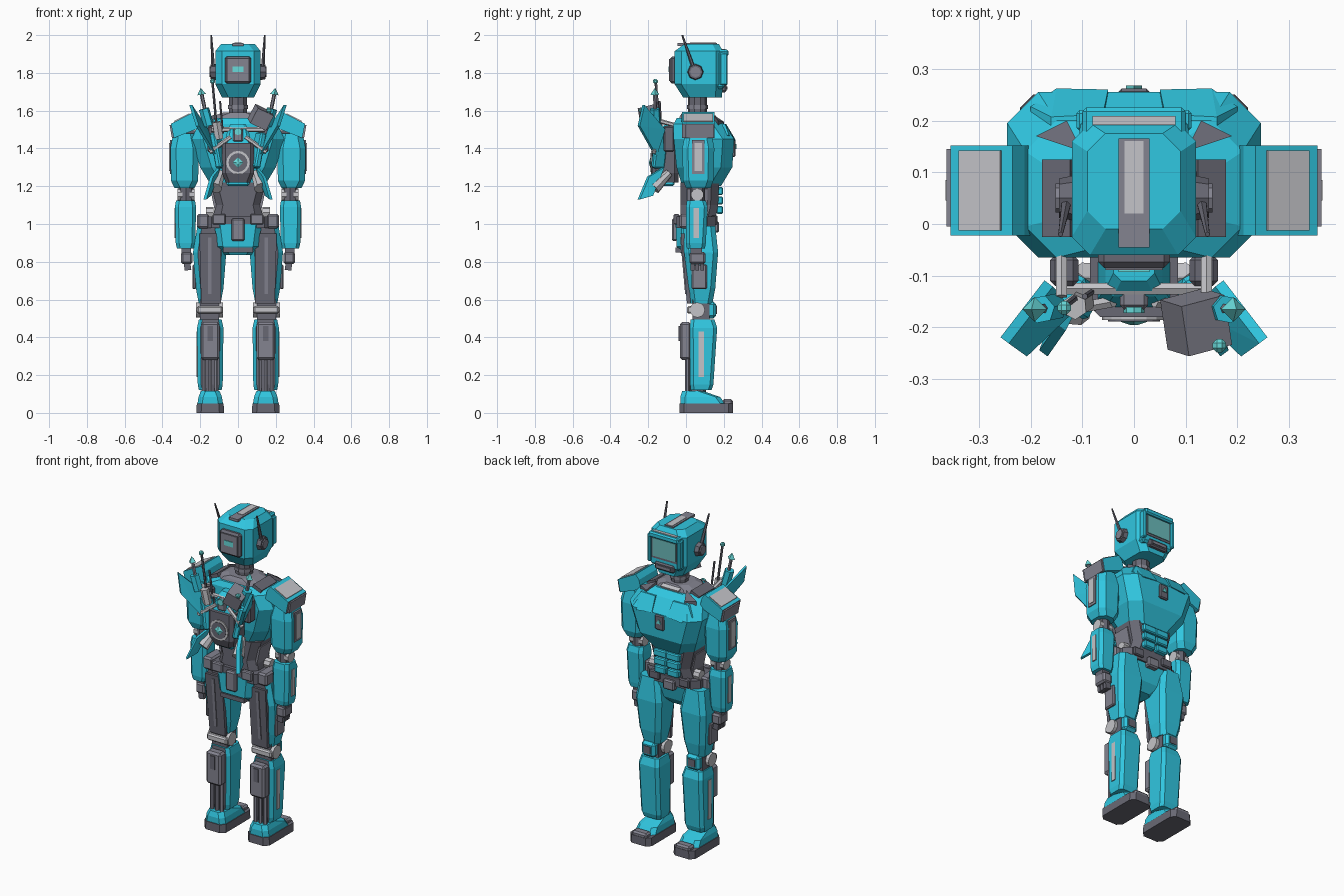
import bpy
import bmesh
import math
from mathutils import Vector, Matrix

default_cube = bpy.data.objects.get("Cube")
if default_cube:
    bpy.data.objects.remove(default_cube, do_unlink=True)

def make_material(name, *rgb):
    material = bpy.data.materials.new(name)
    material.use_nodes = True
    material.diffuse_color = (*rgb, 1)
    material.node_tree.nodes["Principled BSDF"].inputs["Base Color"].default_value = (*rgb, 1)
    return material

teal = make_material("teal paint", .03, .57, .75)
dark = make_material("dark grey metal", .14, .14, .175)
medium = make_material("medium grey metal", .23, .23, .28)
light = make_material("light grey metal", .55, .55, .58)
glass = make_material("visor glass", .15, .5, .5)
glow = make_material("pale turquoise lights", .14, .7, .7)

def finish(name, data, colour, mirror=False, back=None, outer=None):
    """Turn a bmesh into an object; back and outer recolour faces by direction."""
    bmesh.ops.recalc_face_normals(data, faces=data.faces)
    mesh = bpy.data.meshes.new(name)
    mesh.materials.append(colour)
    for extra, direction in ((back, Vector((0, -1, 0))), (outer, Vector((1, 0, 0)))):
        if extra:
            mesh.materials.append(extra)
            for face in data.faces:
                if face.normal.dot(direction) > .8:
                    face.material_index = len(mesh.materials) - 1
    data.to_mesh(mesh)
    data.free()
    part = bpy.data.objects.new(name, mesh)
    bpy.context.collection.objects.link(part)
    if mirror:
        part.modifiers.new("Mirror", "MIRROR").use_mirror_merge = False

def loft(name, colour, chamfer, rings, centre=0, **options):
    """Stack chamfered rectangles given as height, half width, back and front."""
    data = bmesh.new()
    loops = []
    for z, half, rear, front in rings:
        a, b = centre - half, centre + half
        c = min(chamfer, half * .8, (front - rear) * .4)
        outline = [(a + c, rear), (b - c, rear), (b, rear + c), (b, front - c),
                   (b - c, front), (a + c, front), (a, front - c), (a, rear + c)]
        loops.append([data.verts.new((x, y, z)) for x, y in outline])
    for low, high in zip(loops, loops[1:]):
        for i in range(len(low)):
            data.faces.new((low[i - 1], low[i], high[i], high[i - 1]))
    data.faces.new(loops[0])
    data.faces.new(loops[-1])
    finish(name, data, colour, **options)

def box(name, colour, centre, size, turn=(0, 0, 0), bevel=0, **options):
    data = bmesh.new()
    bmesh.ops.create_cube(data, size=1)
    bmesh.ops.scale(data, vec=size, verts=data.verts)
    if bevel:
        bmesh.ops.bevel(data, geom=data.edges[:], offset=bevel, segments=1, affect="EDGES")
    for angle, axis in zip(turn, "XYZ"):
        bmesh.ops.rotate(data, verts=data.verts, matrix=Matrix.Rotation(math.radians(angle), 3, axis))
    bmesh.ops.translate(data, vec=centre, verts=data.verts)
    finish(name, data, colour, **options)

def rod(name, colour, start, end, radius, end_radius=None, sides=8, **options):
    data = bmesh.new()
    start, end = Vector(start), Vector(end)
    axis = end - start
    place = Matrix.Translation((start + end) / 2) @ axis.to_track_quat("Z", "Y").to_matrix().to_4x4()
    bmesh.ops.create_cone(data, cap_ends=True, segments=sides, radius1=radius, depth=axis.length,
                          radius2=radius if end_radius is None else end_radius, matrix=place)
    finish(name, data, colour, **options)

def slab(name, colour, outline, thickness, **options):
    """Thicken a convex outline on both sides along the given vector."""
    data = bmesh.new()
    for point in outline:
        for side in (1, -1):
            data.verts.new(Vector(point) + Vector(thickness) * side)
    bmesh.ops.convex_hull(data, input=data.verts)
    bmesh.ops.dissolve_limit(data, angle_limit=.02, verts=data.verts, edges=data.edges)
    finish(name, data, colour, **options)

# Head and face
loft("head", teal, .035, [(1.67, .085, -.015, .19), (1.74, .12, -.06, .195),
                          (1.915, .12, -.06, .195), (1.952, .09, -.01, .175)])
box("crown_strip", medium, (0, .06, 1.95), (.06, .21, .015))
box("crown_inlay", light, (0, .09, 1.956), (.036, .14, .008))
box("face_frame", teal, (0, .18, 1.815), (.21, .05, .2), bevel=.012)
box("visor_border", dark, (0, .203, 1.825), (.175, .01, .13))
box("visor", glass, (0, .208, 1.828), (.155, .008, .11))
box("brow", teal, (0, .195, 1.905), (.2, .06, .035), bevel=.008)
box("brow_inlay", light, (0, .2, 1.923), (.16, .018, .006))
box("face_posts", teal, (.1, .2, 1.82), (.022, .04, .17), bevel=.006, mirror=True)
box("mouth_guard", dark, (0, .192, 1.72), (.13, .045, .045), bevel=.008)
box("mouth_slot", medium, (0, .215, 1.72), (.09, .008, .014))
box("head_rear_panel", dark, (0, -.06, 1.815), (.14, .05, .145), bevel=.012)
box("rear_panel_inset", medium, (0, -.086, 1.815), (.11, .006, .115))
box("rear_light", glow, (0, -.09, 1.82), (.06, .006, .03))
rod("ear_discs", dark, (.11, .05, 1.805), (.145, .05, 1.805), .045, .038, mirror=True)
rod("ear_caps", medium, (.14, .05, 1.805), (.152, .05, 1.805), .028, mirror=True)
rod("antennas", dark, (.13, .045, 1.81), (.142, -.02, 2), .011, .005, sides=6, mirror=True)
# Neck and collar
rod("neck", dark, (0, .06, 1.55), (0, .06, 1.68), .05, sides=10)
rod("neck_ring", medium, (0, .06, 1.61), (0, .06, 1.63), .056, sides=10)
loft("collar", medium, .04, [(1.53, .15, -.05, .16), (1.575, .12, -.03, .14), (1.59, .08, -.02, .13)])
box("collar_front_plate", light, (0, .135, 1.575), (.12, .05, .012), turn=(-20, 0, 0))
box("collar_braces", dark, (.14, .05, 1.545), (.06, .15, .05), turn=(0, 25, 0), mirror=True)
slab("collar_gussets", dark, [(.1, .14, 1.57), (.19, .17, 1.535), (.13, .2, 1.53)], (0, 0, .012), mirror=True)
# Torso
loft("chest", teal, .06, [(1.2, .14, -.02, .185), (1.3, .2, -.05, .245), (1.45, .245, -.065, .255),
                          (1.53, .21, -.065, .2), (1.56, .15, -.05, .16)])
slab("chest_plates", teal, [(.05, .248, 1.45), (.06, .2, 1.53), (.16, .195, 1.53), (.2, .215, 1.47),
                            (.15, .25, 1.44)], (0, .012, 0), mirror=True)
box("badge_frame", dark, (0, .252, 1.4), (.06, .02, .09), bevel=.006)
rod("badge_gem", glow, (0, .26, 1.405), (0, .268, 1.405), .018, sides=3)
loft("waist", dark, .04, [(1, .14, -.03, .15), (1.1, .12, -.03, .17), (1.22, .15, -.03, .175)])
for row in range(3):
    box("abdomen_plates", teal, (.043, .178, 1.075 + row * .05), (.075 + row * .008, .035, .042),
        bevel=.006, mirror=True)
box("flank_plates", medium, (.12, .06, 1.13), (.03, .11, .12), turn=(0, 12, 0), mirror=True)
# Belt and hips
loft("belt", dark, .04, [(.98, .18, -.05, .155), (1.04, .18, -.05, .155)])
box("belt_pouches", medium, (.185, .03, 1.015), (.065, .13, .075), bevel=.01, mirror=True)
rod("hip_joints", light, (.13, .09, 1.06), (.17, .09, 1.06), .03, mirror=True)
box("rear_pouches", medium, (.1, -.05, 1.025), (.07, .03, .055), bevel=.006, mirror=True)
box("front_pouches", dark, (.1, .15, 1.02), (.07, .035, .05), bevel=.006, mirror=True)
box("belt_rear_clasp", medium, (0, -.06, .97), (.07, .03, .12), bevel=.008)
box("belt_buckle", medium, (0, .155, .985), (.075, .04, .06), bevel=.008)
loft("pelvis", teal, .03, [(.835, .07, -.02, .08), (.88, .11, -.05, .12), (1, .125, -.055, .15)])
box("pelvis_trim", dark, (0, -.035, .862), (.16, .04, .025))
# Legs
loft("thighs", teal, .025, [(.58, .058, .025, .14), (.66, .073, .015, .155), (.85, .088, -.01, .17),
                            (.99, .065, -.015, .155)], centre=.15, back=dark, mirror=True)
slab("thigh_rear_plates", dark, [(.09, .015, .58), (.195, .015, .58), (.205, -.018, .95), (.09, -.018, .95)],
     (0, .01, 0), mirror=True)
box("thigh_rails", medium, (.15, -.012, .78), (.018, .012, .3), turn=(5, 0, 0), mirror=True)
box("thigh_side_panels", medium, (.232, .07, .72), (.02, .08, .13), bevel=.006, mirror=True)
for x in (.09, .212):
    rod("knee_discs", light, (x - .01, .06, .545), (x + .01, .06, .545), .04, sides=12, mirror=True)
box("knee_bars", light, (.15, .02, .545), (.135, .03, .04), bevel=.008, mirror=True)
box("knee_cores", dark, (.15, .08, .54), (.1, .09, .12), mirror=True)
box("knee_caps", teal, (.15, .135, .545), (.09, .05, .09), bevel=.015, mirror=True)
box("knee_insets", dark, (.15, .161, .545), (.045, .006, .045), mirror=True)
loft("shins", teal, .018, [(.12, .06, .025, .135), (.15, .066, .022, .145), (.45, .07, .02, .165),
                           (.495, .06, .025, .15)], centre=.147, back=dark, mirror=True)
box("shin_stripes", light, (.215, .08, .31), (.008, .03, .24), mirror=True)
box("calf_packs", medium, (.147, -.003, .38), (.1, .06, .2), bevel=.012, mirror=True)
box("calf_slots", dark, (.147, -.035, .42), (.03, .008, .08), mirror=True)
for x in (.115, .147, .18):
    rod("calf_pistons", medium, (x, .008, .11), (x, .008, .3), .012, sides=6, mirror=True)
rod("ankles", dark, (.147, .06, .07), (.147, .06, .15), .045, mirror=True)
loft("soles", dark, .025, [(0, .073, -.035, .25), (.05, .071, -.035, .25)], centre=.147, mirror=True)
loft("shoes", teal, .025, [(.045, .068, -.03, .21), (.085, .062, -.03, .18), (.115, .05, -.02, .09)],
     centre=.147, mirror=True)
box("toe_caps", medium, (.147, .22, .055), (.1, .055, .035), bevel=.01, mirror=True)
# Arms
slab("shoulder_pads", teal, [(.355, .065, 1.53), (.235, .065, 1.593), (.212, .065, 1.565),
                             (.2, .065, 1.51), (.34, .065, 1.455)], (0, .087, 0), mirror=True, outer=medium)
box("pad_inlays", light, (.297, .065, 1.562), (.09, .155, .008), turn=(0, 27, 0), mirror=True)
box("pad_edges", medium, (.348, .07, 1.49), (.016, .15, .07), turn=(0, 10, 0), mirror=True)
rod("shoulder_joints", dark, (.18, .06, 1.44), (.3, .06, 1.44), .055, mirror=True)
loft("upper_arms", teal, .03, [(1.19, .053, 0, .13), (1.23, .072, -.015, .145), (1.4, .075, -.02, .15),
                               (1.48, .06, -.005, .135)], centre=.283, mirror=True)
box("arm_panels", medium, (.355, .065, 1.355), (.012, .065, .18), mirror=True)
box("arm_inlays", light, (.36, .065, 1.355), (.008, .04, .15), mirror=True)
rod("elbow_cores", dark, (.275, .06, 1.08), (.275, .06, 1.22), .04, mirror=True)
rod("elbow_discs", light, (.23, .06, 1.155), (.32, .06, 1.155), .034, sides=10, mirror=True)
loft("forearms", teal, .018, [(.87, .045, .005, .1), (.9, .052, 0, .105), (1.09, .056, 0, .115),
                              (1.125, .05, .005, .105)], centre=.278, mirror=True)
box("forearm_stripes", light, (.331, .055, 1.005), (.012, .03, .16), mirror=True)
box("wrists", dark, (.275, .055, .86), (.05, .06, .04), mirror=True)
box("hands", medium, (.272, .06, .82), (.06, .085, .065), bevel=.01, mirror=True)
for finger in range(3):
    box("fingers", dark, (.268, .034 + finger * .026, .78), (.035, .02, .05), turn=(0, 8, 0), mirror=True)
# Backpack
loft("pack_body", dark, .02, [(1.22, .065, -.16, -.04), (1.27, .085, -.18, -.04), (1.43, .085, -.18, -.04)])
loft("pack_top", teal, .015, [(1.43, .07, -.16, -.05), (1.5, .055, -.14, -.05), (1.53, .04, -.11, -.05)])
box("pack_clasp", medium, (0, -.13, 1.47), (.055, .07, .07), bevel=.008)
rod("pack_lamp", glow, (0, -.16, 1.49), (0, -.172, 1.49), .02)
rod("dial_ring", light, (0, -.17, 1.325), (0, -.186, 1.325), .062, sides=16)
rod("dial_face", dark, (0, -.18, 1.325), (0, -.188, 1.325), .05, sides=16)
rod("dial_gem", glow, (0, -.186, 1.325), (0, -.195, 1.325), .034, .008, sides=4)
box("pack_base", teal, (0, -.1, 1.22), (.12, .08, .04), bevel=.01)
box("pack_frames", dark, (.135, -.09, 1.45), (.055, .06, .14), bevel=.01, mirror=True)
box("pack_side_plates", teal, (.105, -.14, 1.39), (.035, .07, .19), turn=(0, 12, 30), bevel=.008, mirror=True)
rod("pack_crossbar", light, (-.14, -.125, 1.5), (.14, -.125, 1.5), .013, sides=6)
rod("pack_struts", light, (.04, -.15, 1.46), (.15, -.17, 1.38), .012, sides=6, mirror=True)
rod("pack_mounts", light, (.14, -.14, 1.545), (.14, -.03, 1.515), .012, sides=6, mirror=True)
rod("thrusters", light, (.09, -.09, 1.27), (.12, -.17, 1.19), .022, .036, mirror=True)
slab("upper_fins", teal, [(.25, -.225, 1.63), (.215, -.25, 1.52), (.12, -.16, 1.36), (.165, -.115, 1.5)],
     (.008, .006, 0), mirror=True)
slab("lower_fins", teal, [(.175, -.25, 1.13), (.15, -.18, 1.15), (.1, -.12, 1.3), (.14, -.2, 1.25)],
     (.008, .006, 0), mirror=True)
box("tool_case", medium, (.12, -.19, 1.565), (.095, .1, .09), turn=(15, 25, 15))
# Tools and aerials held in the pack
rod("tool_handles", teal, (.155, -.16, 1.52), (.18, -.165, 1.61), .028, sides=6, mirror=True)
rod("tool_shafts", medium, (.17, -.163, 1.58), (.193, -.165, 1.69), .01, sides=6, mirror=True)
rod("tool_points", glow, (.192, -.165, 1.685), (.198, -.165, 1.72), .024, 0, sides=4, mirror=True)
rod("aerial_holder", light, (-.1, -.15, 1.45), (-.115, -.16, 1.54), .025, sides=6)
rod("tall_aerial", dark, (-.11, -.14, 1.48), (-.135, -.16, 1.75), .007, sides=6)
box("tall_aerial_tip", glow, (-.135, -.162, 1.755), (.026, .026, .026), bevel=.008)
rod("short_aerial", medium, (.14, -.18, 1.5), (.165, -.235, 1.59), .008, sides=6)
box("short_aerial_tip", glow, (.165, -.235, 1.6), (.026, .026, .026), bevel=.008)
rod("thin_probe", dark, (-.08, -.13, 1.48), (-.095, -.14, 1.65), .006, sides=6)
